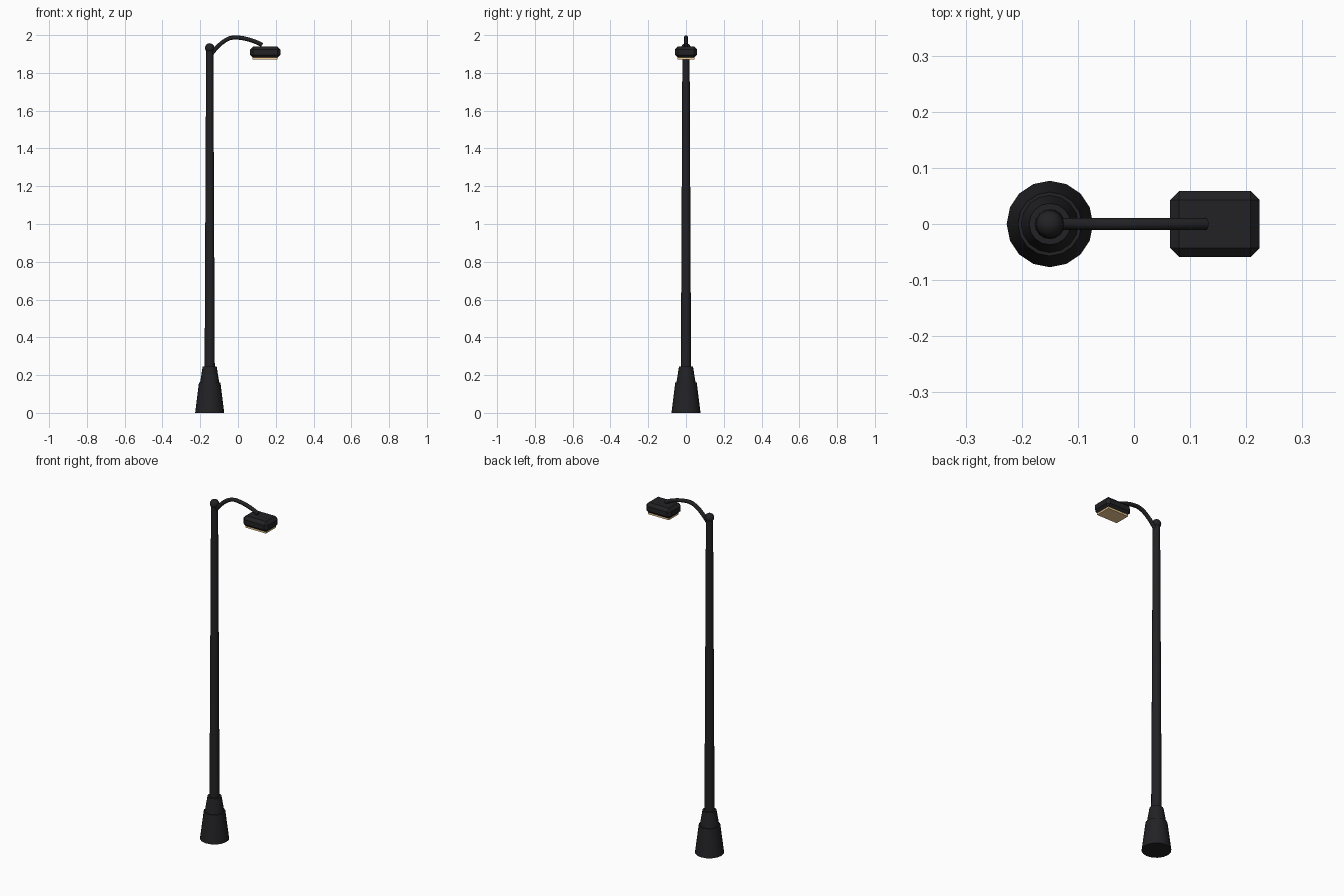
import bpy, bmesh, math

if "Cube" in bpy.data.objects:
    bpy.data.objects.remove(bpy.data.objects["Cube"])

PX = -0.15  # pole axis


def mat(name, col):
    m = bpy.data.materials.new(name)
    m.diffuse_color = (*col, 1)
    m.use_nodes = True
    m.node_tree.nodes["Principled BSDF"].inputs["Base Color"].default_value = m.diffuse_color
    return m


metal = mat("dark_metal", (0.016, 0.016, 0.018))
glow = mat("warm_lens", (0.9, 0.62, 0.3))


def finish(o, name, m, angle=30):
    o.name = name
    o.data.materials.append(m)
    bpy.ops.object.select_all(action='DESELECT')
    o.select_set(True)
    bpy.context.view_layer.objects.active = o
    bpy.ops.object.shade_smooth_by_angle(angle=math.radians(angle))
    return o


def cone(name, z0, z1, r0, r1):
    bpy.ops.mesh.primitive_cone_add(vertices=16, radius1=r0, radius2=r1, depth=z1 - z0,
                                    location=(PX, 0, (z0 + z1) / 2))
    return finish(bpy.context.object, name, metal)


def box(name, size, loc, m, bevel=0):
    bpy.ops.mesh.primitive_cube_add(size=1, location=loc)
    o = bpy.context.object
    o.scale = size
    bpy.ops.object.transform_apply(location=False, rotation=False, scale=True)
    if bevel:
        bm = bmesh.new()
        bm.from_mesh(o.data)
        bmesh.ops.bevel(bm, geom=bm.edges[:], offset=bevel, segments=1,
                        profile=0.5, affect='EDGES')
        bm.to_mesh(o.data)
        bm.free()
    return finish(o, name, m)


# Stepped base, tapered pole and ball cap
cone("base_lower", 0, 0.16, 0.077, 0.057)
cone("base_upper", 0.16, 0.245, 0.051, 0.037)
cone("pole", 0.245, 1.935, 0.027, 0.019)
bpy.ops.mesh.primitive_uv_sphere_add(segments=16, ring_count=8, radius=0.025,
                                     location=(PX, 0, 1.932))
finish(bpy.context.object, "ball_cap", metal, 60)

# Curved arm from pole to lamp head
cu = bpy.data.curves.new("arm", 'CURVE')
cu.dimensions = '3D'
cu.bevel_depth = 0.011
cu.bevel_resolution = 2
cu.resolution_u = 6
cu.use_fill_caps = True
sp = cu.splines.new('BEZIER')
pts = [((-0.145, 1.895), (0.03, 0.042)),
       ((-0.02, 1.988), (0.045, 0.0)),
       ((0.128, 1.948), (0.045, -0.025))]
sp.bezier_points.add(len(pts) - 1)
for p, ((x, z), (hx, hz)) in zip(sp.bezier_points, pts):
    p.handle_left_type = p.handle_right_type = 'FREE'
    p.co = (x, 0, z)
    p.handle_left = (x - hx, 0, z - hz)
    p.handle_right = (x + hx, 0, z + hz)
arm = bpy.data.objects.new("arm", cu)
bpy.context.collection.objects.link(arm)
bpy.ops.object.select_all(action='DESELECT')
arm.select_set(True)
bpy.context.view_layer.objects.active = arm
bpy.ops.object.convert(target='MESH')
finish(bpy.context.object, "arm", metal, 50)

# Chamfered lamp head with warm lens underneath
box("lamp_head", (0.16, 0.117, 0.06), (0.144, 0, 1.91), metal, 0.016)
box("lamp_lens", (0.132, 0.09, 0.016), (0.144, 0, 1.88), glow)
